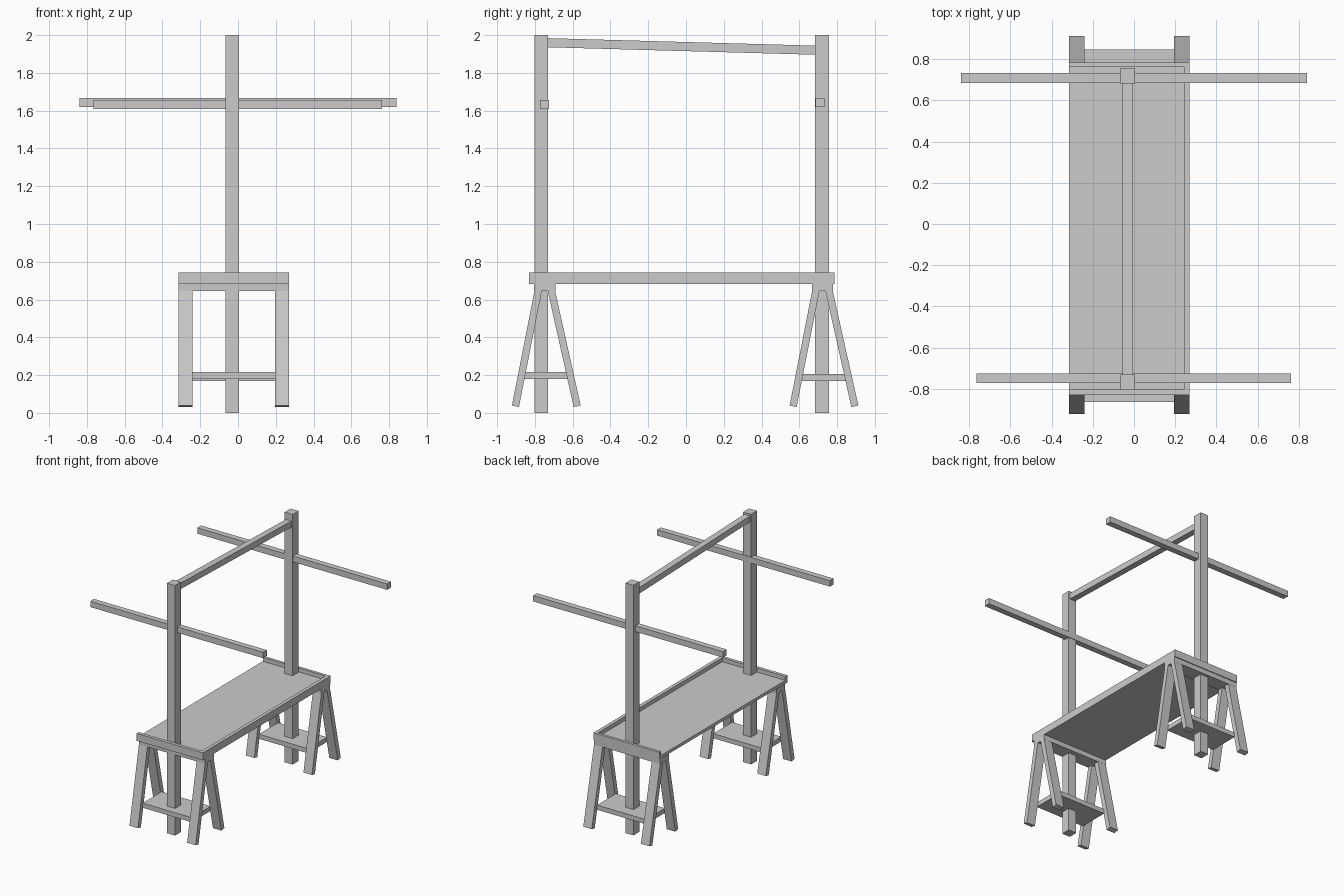
import bpy
from mathutils import Vector, Matrix

if "Cube" in bpy.data.objects:
    bpy.data.objects.remove(bpy.data.objects["Cube"])


def box(name, x, y, z):
    """Box from (min, max) ranges."""
    bpy.ops.mesh.primitive_cube_add(size=1)
    o = bpy.context.object
    o.name = name
    o.data.transform(Matrix.Diagonal((x[1] - x[0], y[1] - y[0], z[1] - z[0], 1)))
    o.location = [(r[0] + r[1]) / 2 for r in (x, y, z)]
    return o


def beam(name, x, a, b, t):
    """Square-ended beam in the YZ plane from a=(y,z) to b, thickness t."""
    d = Vector((0, b[0] - a[0], b[1] - a[1]))
    o = box(name, x, (-t / 2, t / 2), (-d.length / 2, d.length / 2))
    o.rotation_euler = d.to_track_quat('Z', 'X').to_matrix().to_euler()
    o.rotation_euler = Vector((0, 0, 1)).rotation_difference(d).to_euler()
    o.location = (sum(x) / 2, (a[0] + b[0]) / 2, (a[1] + b[1]) / 2)
    return o


# Posts and the sloping ridge bar
POST_X = (-0.065, 0.005)
box("front_post", POST_X, (-0.803, -0.73), (0, 2))
box("back_post", POST_X, (0.683, 0.757), (0, 2))
beam("ridge_bar", (-0.055, -0.005), (-0.74, 1.96), (0.69, 1.92), 0.048)

# Cross arms
box("front_arm", (-0.765, 0.763), (-0.773, -0.726), (1.61, 1.657))
box("back_arm", (-0.84, 0.84), (0.685, 0.733), (1.62, 1.667))

# Table top with a rim on three sides
L, R, F, B = -0.315, 0.27, -0.83, 0.785
box("table_panel", (L, R - 0.025), (F + 0.025, B - 0.02), (0.685, 0.71))
box("front_rim", (L, R), (F, F + 0.026), (0.683, 0.742))
box("back_rim", (L, R), (B - 0.022, B), (0.683, 0.742))
box("side_rim", (R - 0.028, R), (F + 0.026, B - 0.022), (0.683, 0.742))

# Two trestles
for name, cy, shelf_z in (("front", -0.748, 0.18), ("back", 0.722, 0.17)):
    box(name + "_trestle_top", (L, R), (cy - 0.056, cy + 0.056), (0.645, 0.683))
    for side, x in (("left", (L, L + 0.075)), ("right", (R - 0.075, R))):
        beam(name + "_outer_leg_" + side, x, (cy - 0.155, 0.035), (cy - 0.03, 0.67), 0.038)
        beam(name + "_inner_leg_" + side, x, (cy + 0.172, 0.035), (cy + 0.03, 0.67), 0.038)
    box(name + "_trestle_shelf", (L + 0.075, R - 0.075), (cy - 0.115, cy + 0.125),
        (shelf_z, shelf_z + 0.037))
